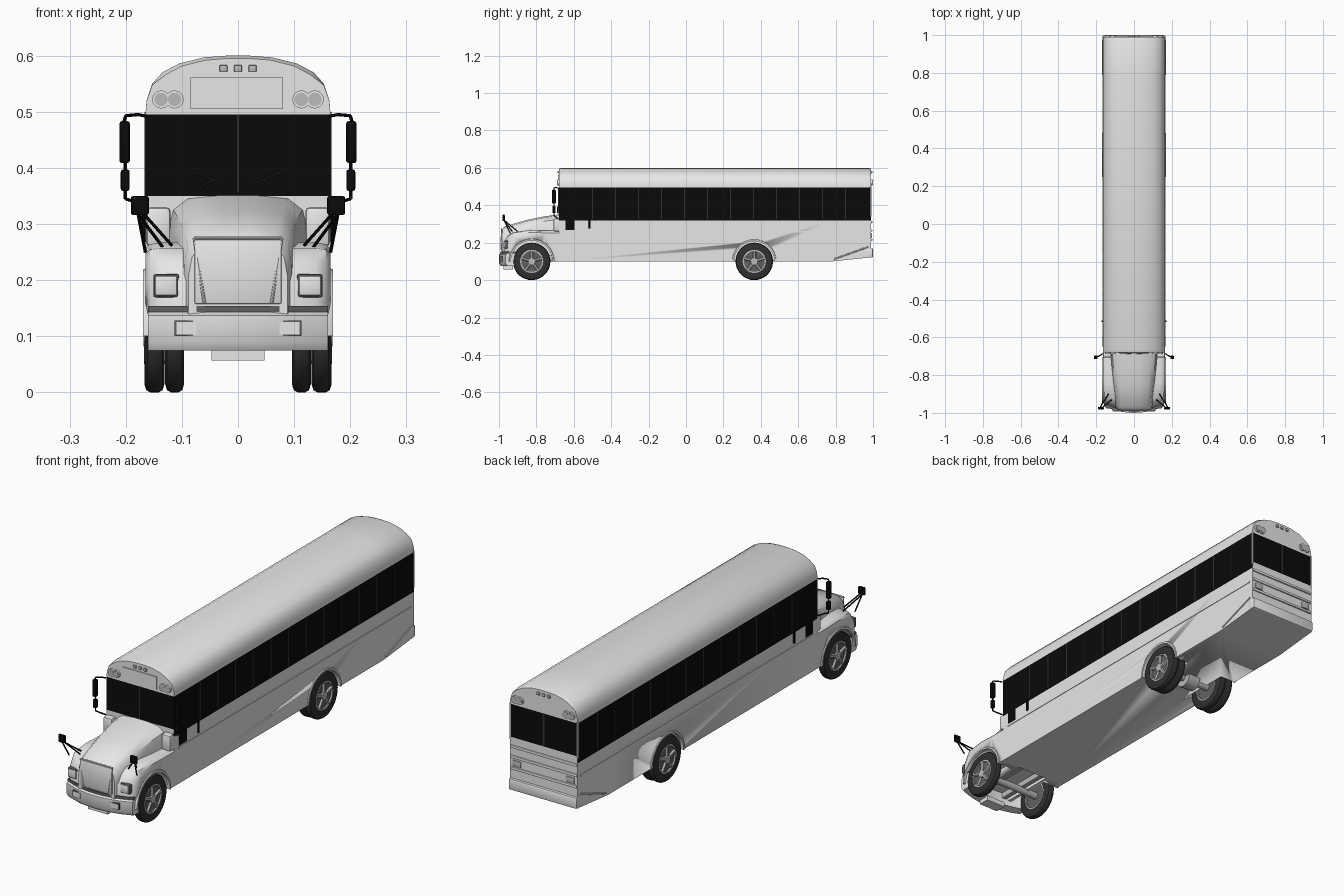
import bpy, bmesh
from math import sin, cos, pi, radians
from mathutils import Vector

if "Cube" in bpy.data.objects:
    bpy.data.objects.remove(bpy.data.objects["Cube"])


def material(name, value):
    m = bpy.data.materials.new(name)
    m.use_nodes = True
    m.diffuse_color = (value, value, value, 1)
    bsdf = next(n for n in m.node_tree.nodes if n.type == "BSDF_PRINCIPLED")
    bsdf.inputs["Base Color"].default_value = m.diffuse_color
    return m


PAINT = material("pale_paint", 0.8)
GLASS = material("black_glass", 0.003)
TYRE = material("dark_rubber", 0.03)
METAL = material("grey_metal", 0.5)
SHADE = material("dark_recess", 0.12)


def finish(name, bm, *mats, smooth=True):
    bmesh.ops.recalc_face_normals(bm, faces=bm.faces[:])
    me = bpy.data.meshes.new(name)
    bm.to_mesh(me)
    bm.free()
    ob = bpy.data.objects.new(name, me)
    bpy.context.collection.objects.link(ob)
    for m in mats:
        me.materials.append(m)
    bpy.ops.object.select_all(action="DESELECT")
    ob.select_set(True)
    bpy.context.view_layer.objects.active = ob
    if smooth:
        bpy.ops.object.shade_smooth_by_angle(angle=radians(35))
    return ob


def loft(rings, closed=False, strips=False):
    """Skin a list of closed rings; ends are one face or left-to-right strips."""
    bm = bmesh.new()
    vs = [[bm.verts.new(p) for p in r] for r in rings]
    n, k = len(vs[0]), len(vs)
    for j in range(k if closed else k - 1):
        a, b = vs[j], vs[(j + 1) % k]
        for i in range(n):
            bm.faces.new((a[i], a[(i + 1) % n], b[(i + 1) % n], b[i]))
    if not closed:
        for r in (vs[0], vs[-1]):
            if strips:
                for i in range(n // 2 - 1):
                    bm.faces.new((r[i], r[i + 1], r[n - 2 - i], r[n - 1 - i]))
            else:
                bm.faces.new(r)
    return bm


def box(name, c, size, mat, bevel=0):
    bm = bmesh.new()
    bmesh.ops.create_cube(bm, size=1)
    for v in bm.verts:
        v.co = Vector([v.co[i] * size[i] + c[i] for i in range(3)])
    if bevel:
        bmesh.ops.bevel(bm, geom=bm.edges[:], offset=bevel, segments=2, affect="EDGES", profile=0.5)
    return finish(name, bm, mat)


def rod(name, a, b, r, mat, sides=8):
    a, b = Vector(a), Vector(b)
    bm = bmesh.new()
    bmesh.ops.create_cone(bm, cap_ends=True, segments=sides, radius1=r, radius2=r, depth=(b - a).length)
    turn = Vector((0, 0, 1)).rotation_difference(b - a)
    for v in bm.verts:
        v.co = turn @ v.co + (a + b) / 2
    return finish(name, bm, mat)


def lathe(name, prof, cy, cz, mat, n=36):
    rings = [[(x, cy + r * cos(2 * pi * i / n), cz + r * sin(2 * pi * i / n)) for x, r in prof] for i in range(n)]
    return finish(name, loft(rings, closed=True), mat)


def mirrored(half):
    return half + [(-x, z) for x, z in reversed(half)]


def cut(ob, cutter):
    m = ob.modifiers.new("well", "BOOLEAN")
    m.operation, m.solver, m.object = "DIFFERENCE", "EXACT", cutter
    bpy.context.view_layer.objects.active = ob
    bpy.ops.object.modifier_apply(modifier=m.name)
    bpy.data.objects.remove(cutter)


FRONT_Y, REAR_Y, AXLE_Z = -0.825, 0.365, 0.1

# Passenger body: arched section with a black window band
half = mirrored([(.165, .1), (.165, .32), (.165, .35), (.165, .495), (.163, .52), (.153, .55),
                 (.135, .57), (.105, .586), (.06, .597), (.02, .6)])
rings = []
for y, f, floor in ((-.68, .95, .1), (-.665, 1, .1), (.78, 1, .1), (.975, 1, .12), (.99, .95, .12)):
    rings.append([(x * (f if z > .56 else 1), y, max(floor, z if z < .5 else .5 + (z - .5) * f)) for x, z in half])
bm = loft(rings, strips=True)
bm.normal_update()
for f in bm.faces:
    c = f.calc_center_median()
    end = abs(f.normal.y) > .7
    f.material_index = int((.35 if end else .32) < c.z < .495)
body = finish("passenger_body", bm, PAINT, GLASS)
for s in (-1, 1):
    cut(body, rod("rear_well_cutter", (s * .09, REAR_Y, AXLE_Z), (s * .2, REAR_Y, AXLE_Z), .11, PAINT, 40))

# Hood
rings = []
for y, w, t in ((-.985, .088, .268), (-.968, .096, .288), (-.85, .108, .322), (-.75, .118, .342), (-.665, .125, .353)):
    sec = mirrored([(w, .13), (w, t - .06), (w * .93, t - .026), (w * .72, t - .006), (w * .25, t)])
    rings.append([(x, y, z) for x, z in sec])
finish("hood", loft(rings, strips=True), PAINT)

# Front fenders, swept back at the outer corners
side = [(-.985, .12), (-.985, .2), (-.965, .235), (-.92, .257), (-.84, .267), (-.76, .264), (-.675, .264),
        (-.675, .1), (-.93, .1)]
for s in (-1, 1):
    rings = []
    for x, f in ((.075, 1), (.11, 1), (.14, 1), (.157, .98), (.165, .93)):
        rings.append([(s * x, -.675 + (y + .675) * f + (1.2 * x * x if y < -.95 else 0), .1 + (z - .1) * f)
                      for y, z in side])
    fender = finish("front_fender", loft(rings), PAINT)
    cut(fender, rod("front_well_cutter", (s * .09, FRONT_Y, AXLE_Z), (s * .2, FRONT_Y, AXLE_Z), .113, PAINT, 40))
    # Cowl panel beside the hood
    box("cowl_side", (s * .142, -.69, .295), (.044, .035, .07), PAINT, .008)


# Bowed front bumper with a dark strip on top
def bowed(name, section, mat):
    xs = [-.16 + .04 * i for i in range(9)]
    finish(name, loft([[(x, y + 1.4 * x * x, z) for y, z in section] for x in xs]), mat)


bowed("front_bumper", [(-.99, .075), (-1, .09), (-1, .137), (-.99, .143), (-.94, .143), (-.94, .075)], PAINT)
bowed("bumper_strip", [(-.993, .143), (-.993, .154), (-.95, .154), (-.95, .143)], SHADE)
box("lower_valance", (0, -.95, .068), (.095, .05, .022), PAINT)

# Grille surround, headlamps and bumper lamps
box("grille_panel", (0, -.986, .215), (.155, .008, .115), PAINT, .003)
for s in (-1, 1):
    rod("grille_edge", (s * .06, -.99, .16), (s * .078, -.986, .275), .003, PAINT)
    box("headlamp_frame", (s * .128, -.962, .19), (.046, .02, .042), SHADE, .004)
    box("headlamp", (s * .128, -.966, .19), (.04, .02, .036), PAINT, .004)
    box("bumper_lamp_frame", (s * .092, -.984, .114), (.042, .014, .028), SHADE)
    box("bumper_lamp", (s * .092, -.986, .114), (.036, .014, .022), PAINT)
rod("grille_top", (-.078, -.986, .275), (.078, -.986, .275), .003, PAINT)

# Roof sign, marker lamps and round warning lamps at both ends
box("front_sign", (-.002, -.681, .533), (.165, .006, .056), PAINT)
for end, y in ((-1, -.68), (1, .99)):
    for x in (-.026, 0, .026):
        box("marker_lamp", (x, y, .577), (.014, .012, .013), METAL, .002)
    for s in (-1, 1):
        for x in (.113, .137):
            rod("warning_lamp_rim", (s * x, y, .522), (s * x, y + end * .008, .522), .016, PAINT, 20)
            rod("warning_lamp", (s * x, y, .522), (s * x, y + end * .009, .522), .012, METAL, 20)

# Windscreen pillar and wipers
box("windscreen_post", (0, -.681, .425), (.006, .006, .14), TYRE)
for s in (-1, 1):
    rod("wiper", (s * .015, -.687, .365), (s * .075, -.687, .392), .002, TYRE)
    rod("wiper_arm", (s * .075, -.687, .36), (s * .045, -.687, .378), .002, TYRE)
    rod("rear_corner_post", (s * .163, .988, .34), (s * .163, .988, .5), .004, PAINT)

# Side trim: rub rails, lowered cab window, window dividers
for s in (-1, 1):
    box("rub_rail", (s * .165, .16, .258), (.005, 1.62, .008), PAINT)
    box("cab_lower_window", (s * .164, -.62, .295), (.006, .05, .055), GLASS)
    rod("cab_mirror_stem", (s * .167, -.515, .325), (s * .167, -.515, .275), .005, GLASS)
    rod("skirt_crease", (s * .165, .79, .112), (s * .165, .975, .178), .004, PAINT)
    for i in range(12):
        box("window_divider", (s * .165, -.5 + i * .123, .408), (.003, .006, .165), TYRE)

# Rear end: bumper, ridges and lamps
box("rear_bumper", (0, .982, .145), (.332, .036, .05), PAINT, .006)
for z in (.215, .265, .31):
    box("rear_ridge", (0, .99, z), (.326, .012, .012), PAINT, .003)
for s in (-1, 1):
    box("tail_lamp", (s * .13, .991, .238), (.04, .008, .026), METAL, .003)
box("rear_window_post", (0, .99, .422), (.008, .004, .14), TYRE)

# Wheels with five spokes, wheel-arch lips
tyre = [(-.5, .062), (-.5, .085), (-.4, .096), (-.2, .1), (.2, .1), (.4, .096), (.5, .085), (.5, .062)]


def wheel(name, x, y, s, w=.034):
    lathe(name + "_tyre", [(x + a * w, r) for a, r in tyre], y, AXLE_Z, TYRE)
    lathe(name + "_rim", [(x + a * w, r) for a, r in ((-.5, .055), (-.45, .064), (.45, .064), (.5, .055))],
          y, AXLE_Z, METAL)
    rod(name + "_backing", (x - .01, y, AXLE_Z), (x + .01, y, AXLE_Z), .058, SHADE, 32)
    o = x + s * .011
    rod(name + "_hub", (x, y, AXLE_Z), (x + s * .018, y, AXLE_Z), .018, METAL, 16)
    for i in range(5):
        a = pi / 2 + i * 2 * pi / 5
        rod(name + "_spoke", (o, y, AXLE_Z), (o, y + .058 * cos(a), AXLE_Z + .058 * sin(a)), .008, METAL, 6)


for s in (-1, 1):
    wheel("front_wheel", s * .148, FRONT_Y, s)
    wheel("rear_outer_wheel", s * .15, REAR_Y, s)
    wheel("rear_inner_wheel", s * .113, REAR_Y, s)
    for name, y, r in (("rear_arch_lip", REAR_Y, .108), ("front_arch_lip", FRONT_Y, .111)):
        rings = []
        for i in range(21):
            a = pi * i / 20
            rings.append([(s * x, y + q * cos(a), AXLE_Z + q * sin(a))
                          for x, q in ((.155, r), (.169, r), (.169, r + .008), (.155, r + .014))])
        finish(name, loft(rings), PAINT)

# Axles and chassis
for name, y in (("front_axle", FRONT_Y), ("rear_axle", REAR_Y)):
    rod(name, (-.14, y, AXLE_Z), (.14, y, AXLE_Z), .016, METAL, 16)
rod("differential", (-.03, REAR_Y, AXLE_Z), (.03, REAR_Y, AXLE_Z), .042, METAL, 20)
for s in (-1, 1):
    box("frame_rail", (s * .055, -.8, .125), (.02, .3, .04), METAL)

# Tall side mirrors and round-about hood mirrors
for s in (-1, 1):
    path = [(.163, -.685, .492), (.178, -.695, .495), (.2, -.705, .493), (.204, -.705, .48)]
    low = [(.201, -.705, .42), (.201, -.705, .345), (.185, -.7, .34), (.163, -.685, .33)]
    for p in (path, low):
        for a, b in zip(p, p[1:]):
            rod("mirror_arm", (s * a[0], a[1], a[2]), (s * b[0], b[1], b[2]), .003, GLASS)
    box("side_mirror", (s * .202, -.706, .446), (.019, .02, .075), GLASS, .005)
    box("lower_mirror", (s * .201, -.706, .378), (.016, .018, .038), GLASS, .004)
    box("hood_mirror", (s * .175, -.975, .333), (.032, .012, .034), GLASS, .004)
    for a, b in (((.178, -.972, .318), (.165, -.94, .25)), ((.168, -.972, .318), (.118, -.93, .262)),
                 ((.18, -.972, .32), (.135, -.9, .26))):
        rod("hood_mirror_stay", (s * a[0], a[1], a[2]), (s * b[0], b[1], b[2]), .003, GLASS)
